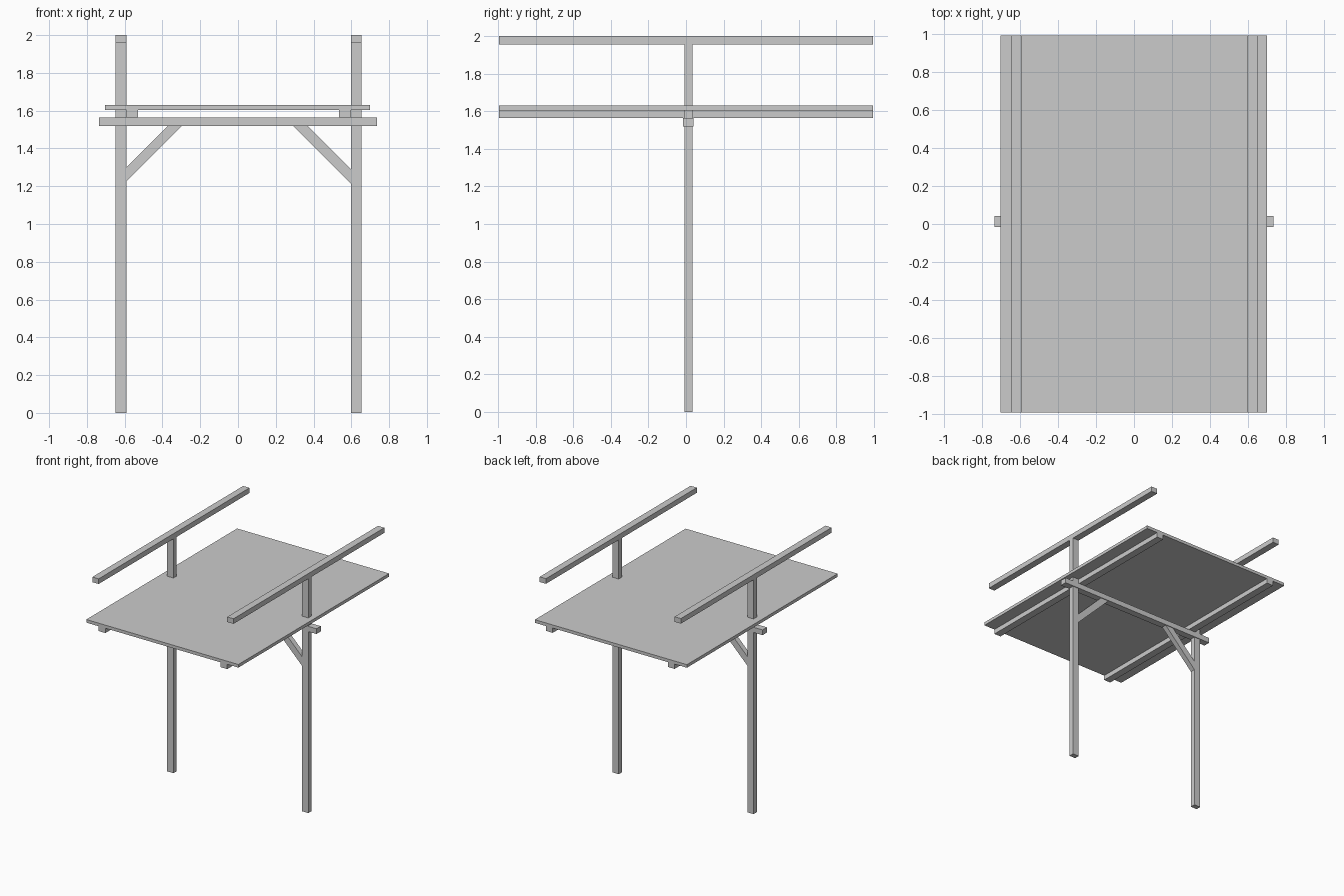
import bpy
import bmesh

cube = bpy.data.objects.get("Cube")
if cube:
    bpy.data.objects.remove(cube, do_unlink=True)

# Single plain grey for all timber
GREY = (0.6, 0.6, 0.6, 1.0)
grey = bpy.data.materials.new("light_grey")
grey.use_nodes = True
grey.diffuse_color = GREY
grey.node_tree.nodes["Principled BSDF"].inputs["Base Color"].default_value = GREY


def prism(name, profile, y0, y1):
    """Extrude an x-z outline from y0 to y1."""
    bm = bmesh.new()
    face = bm.faces.new([bm.verts.new((x, y0, z)) for x, z in profile])
    grown = bmesh.ops.extrude_face_region(bm, geom=[face])["geom"]
    moved = [v for v in grown if isinstance(v, bmesh.types.BMVert)]
    bmesh.ops.translate(bm, verts=moved, vec=(0, y1 - y0, 0))
    bmesh.ops.recalc_face_normals(bm, faces=bm.faces)
    mesh = bpy.data.meshes.new(name)
    bm.to_mesh(mesh)
    bm.free()
    mesh.materials.append(grey)
    obj = bpy.data.objects.new(name, mesh)
    bpy.context.collection.objects.link(obj)
    return obj


def box(name, x, y, z):
    return prism(name, [(x[0], z[0]), (x[1], z[0]), (x[1], z[1]), (x[0], z[1])], *y)


LENGTH = (-0.995, 0.995)
POST_Y = (-0.008, 0.035)
BEAM_BOTTOM, BEAM_TOP = 1.52, 1.564
DECK_BOTTOM, DECK_TOP = 1.604, 1.63
RAIL_BOTTOM, TOP = 1.957, 2.0

# Deck panel and the cross beam carrying it
box("deck", (-0.705, 0.70), LENGTH, (DECK_BOTTOM, DECK_TOP))
box("cross_beam", (-0.736, 0.736), (-0.016, 0.041), (BEAM_BOTTOM, BEAM_TOP))

# Post, top rail, joist and diagonal brace on each side
for side, s, inner, outer, low in (("right", -1, 0.591, 0.649, 1.225),
                                   ("left", 1, 0.597, 0.655, 1.215)):
    across = sorted((s * inner, s * outer))
    box(side + "_post", across, POST_Y, (0, RAIL_BOTTOM))
    box(side + "_top_rail", across, LENGTH, (RAIL_BOTTOM, TOP))
    box(side + "_joist", sorted((s * inner, s * (inner - 0.062))), LENGTH,
        (BEAM_TOP, DECK_BOTTOM))
    reach = inner - (BEAM_BOTTOM - low)
    prism(side + "_brace",
          [(s * inner, low), (s * inner, low + 0.076),
           (s * (reach + 0.076), BEAM_BOTTOM), (s * reach, BEAM_BOTTOM)], *POST_Y)
